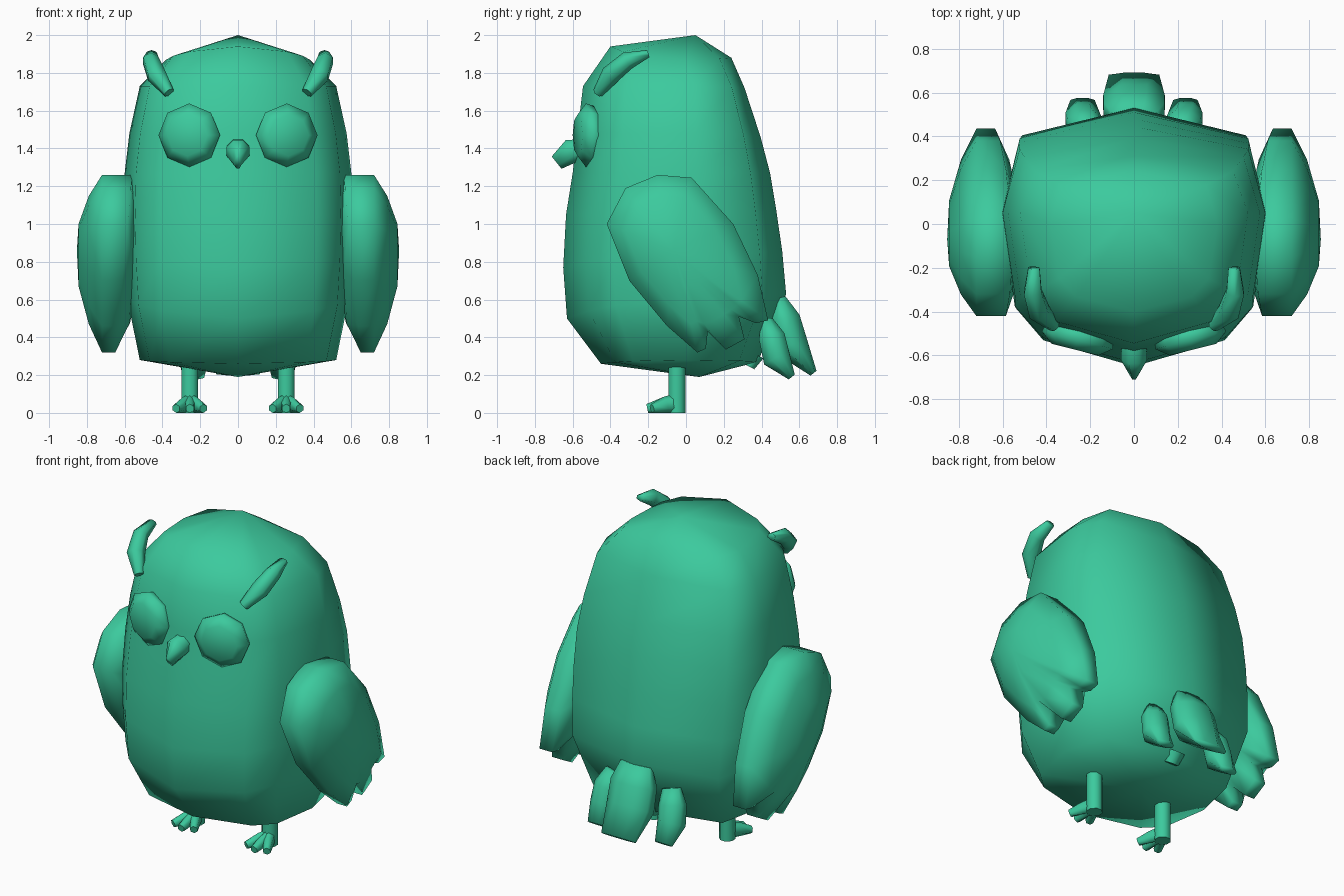
import bpy, bmesh, math
from mathutils import Vector

cube = bpy.data.objects.get("Cube")
if cube:
    bpy.data.objects.remove(cube, do_unlink=True)

# One green for the whole bird
GREEN = (0.045, 0.59, 0.34, 1.0)
green = bpy.data.materials.new("green")
green.use_nodes = True
green.diffuse_color = GREEN
green.node_tree.nodes["Principled BSDF"].inputs["Base Color"].default_value = GREEN


def skin(name, rings, start=None, end=None, angle=80):
    """Skin closed rings of points; each end is a pole point or a flat cap."""
    bm = bmesh.new()
    loops = [[bm.verts.new(p) for p in ring] for ring in rings]
    n = len(loops[0])
    for a, b in zip(loops, loops[1:]):
        for i in range(n):
            j = (i + 1) % n
            bm.faces.new((a[i], a[j], b[j], b[i]))
    for loop, pole in ((loops[0], start), (loops[-1], end)):
        if pole is None:
            bm.faces.new(loop)
        else:
            tip = bm.verts.new(pole)
            for i in range(n):
                bm.faces.new((loop[i], loop[(i + 1) % n], tip))
    bmesh.ops.recalc_face_normals(bm, faces=bm.faces)
    mesh = bpy.data.meshes.new(name)
    bm.to_mesh(mesh)
    bm.free()
    mesh.materials.append(green)
    obj = bpy.data.objects.new(name, mesh)
    bpy.context.collection.objects.link(obj)
    bpy.ops.object.select_all(action='DESELECT')
    obj.select_set(True)
    bpy.context.view_layer.objects.active = obj
    bpy.ops.object.shade_smooth_by_angle(angle=math.radians(angle))


def tube(name, path, radii, side=(1, 0, 0), n=8, angle=80):
    """Skin elliptical sections along a path; radii are (along side, across)."""
    pts = [Vector(p) for p in path]
    rings = []
    for k, (p, (rx, ry)) in enumerate(zip(pts, radii)):
        t = (pts[min(k + 1, len(pts) - 1)] - pts[max(k - 1, 0)]).normalized()
        s = Vector(side)
        s = (s - t * s.dot(t)).normalized()
        u = t.cross(s)
        rings.append([p + s * rx * math.cos(a) + u * ry * math.sin(a)
                      for a in (2 * math.pi * (i + 0.5) / n for i in range(n))])
    skin(name, rings, angle=angle)


# Body: front y, front z, side x, side z, back y, back z
BODY = [
    (-0.45, 0.26, 0.52, 0.28, 0.38, 0.27),
    (-0.63, 0.50, 0.585, 0.60, 0.53, 0.63),
    (-0.65, 0.77, 0.60, 0.84, 0.51, 0.85),
    (-0.635, 1.05, 0.605, 1.06, 0.48, 1.06),
    (-0.60, 1.27, 0.60, 1.27, 0.445, 1.27),
    (-0.575, 1.48, 0.575, 1.48, 0.395, 1.46),
    (-0.545, 1.73, 0.52, 1.73, 0.31, 1.72),
    (-0.40, 1.94, 0.38, 1.87, 0.24, 1.88),
]


def body_ring(yf, zf, xs, zs, yb, zb):
    cy = 0.05 if yf < -0.5 else 0.0
    half = [
        (xs * 0.69, cy + (yf - cy) * 0.83, zf * 0.6 + zs * 0.4),
        (xs * 0.90, cy + (yf - cy) * 0.62, zf * 0.3 + zs * 0.7),
        (xs, cy, zs),
        (xs * 0.87, cy + (yb - cy) * 0.74, (zs + zb) / 2),
    ]
    return ([(0, yf, zf)] + half + [(0, yb, zb)]
            + [(-x, y, z) for x, y, z in reversed(half)])


skin("body", [body_ring(*r) for r in BODY],
     start=(0, 0.07, 0.19), end=(0, 0.05, 2.0), angle=120)

# Beak, hooked downwards
tube("beak", [(0, -0.53, 1.395), (0, -0.61, 1.385), (0, -0.685, 1.325)],
     [(0.06, 0.06), (0.065, 0.07), (0.018, 0.045)])

# Wing outline seen from the side (y, z), with feather notches at the bottom
WING = [(-0.42, 1.0), (-0.32, 1.19), (-0.15, 1.26), (0.03, 1.245), (0.25, 1.0),
        (0.38, 0.73), (0.435, 0.49), (0.37, 0.475), (0.28, 0.51), (0.31, 0.39),
        (0.21, 0.335), (0.115, 0.43), (0.105, 0.34), (0.06, 0.32),
        (-0.10, 0.46), (-0.30, 0.70)]
# The notched points moved outwards, so the swollen middle stays even
UNNOTCHED = {7: (0.405, 0.46), 8: (0.36, 0.425), 11: (0.155, 0.325)}
WING_CENTRE = (-0.07, 0.86)


def wing_ring(scale, bulge, outer, sx):
    ring = []
    cy, cz = WING_CENTRE
    for i, (y, z) in enumerate(WING):
        rim = 0.72 if outer else 0.65 - 0.09 * (z - 0.32) / 0.94
        peak = 0.855 if outer else 0.53
        if scale < 1:
            y, z = UNNOTCHED.get(i, (y, z))
        ring.append((sx * (rim + (peak - rim) * bulge),
                     cy + (y - cy) * scale, cz + (z - cz) * scale))
    return ring


for sx, label in ((1, "left"), (-1, "right")):
    # Wing, swelling out from its rim on both faces
    skin(label + "_wing",
         [wing_ring(0.35, 0.95, False, sx), wing_ring(0.72, 0.62, False, sx),
          wing_ring(1.0, 0.0, False, sx), wing_ring(1.0, 0.0, True, sx),
          wing_ring(0.72, 0.52, True, sx), wing_ring(0.35, 0.92, True, sx)],
         start=(sx * 0.53, *WING_CENTRE), end=(sx * 0.853, *WING_CENTRE))

    # Eye: bevelled octagonal disc turned slightly outwards
    out = Vector((sx * 0.24, -0.97, 0.0)).normalized()
    mid = Vector((sx * 0.258, -0.53, 1.47))
    tube(label + "_eye", [mid - out * 0.06, mid, mid + out * 0.045],
         [(0.15, 0.15), (0.168, 0.168), (0.11, 0.11)],
         side=(sx * 0.97, 0.24, 0.41))

    # Ear tuft, curling up and back
    tube(label + "_ear_tuft",
         [(sx * 0.365, -0.465, 1.695), (sx * 0.433, -0.40, 1.79),
          (sx * 0.462, -0.31, 1.865), (sx * 0.457, -0.20, 1.902)],
         [(0.030, 0.030), (0.054, 0.052), (0.046, 0.048), (0.030, 0.020)], n=6)

    # Leg and three spread toes
    tube(label + "_leg", [(sx * 0.255, -0.048, 0.0), (sx * 0.255, -0.048, 0.30)],
         [(0.048, 0.048)] * 2)
    for k, toe in ((-1, "inner"), (0, "middle"), (1, "outer")):
        x = sx * 0.255
        tube(f"{label}_{toe}_toe",
             [(x, -0.04, 0.052), (x + sx * k * 0.035, -0.11, 0.042),
              (x + sx * k * 0.072, -0.205 + 0.025 * abs(k), 0.023)],
             [(0.036, 0.052), (0.030, 0.044), (0.024, 0.024)], n=6)

    # Side tail feather
    tube(label + "_tail_feather",
         [(sx * 0.20, 0.43, 0.485), (sx * 0.225, 0.455, 0.40),
          (sx * 0.235, 0.48, 0.29), (sx * 0.235, 0.56, 0.19)],
         [(0.06, 0.035), (0.085, 0.075), (0.085, 0.08), (0.06, 0.022)])

# Middle tail feather and the small tuft beneath it
tube("middle_tail_feather",
     [(0, 0.495, 0.61), (0, 0.52, 0.50), (0, 0.555, 0.36), (0, 0.675, 0.21)],
     [(0.11, 0.035), (0.15, 0.09), (0.152, 0.10), (0.125, 0.022)])
tube("tail_tuft", [(0, 0.37, 0.31), (0, 0.335, 0.245)],
     [(0.06, 0.045), (0.045, 0.03)], n=6)
